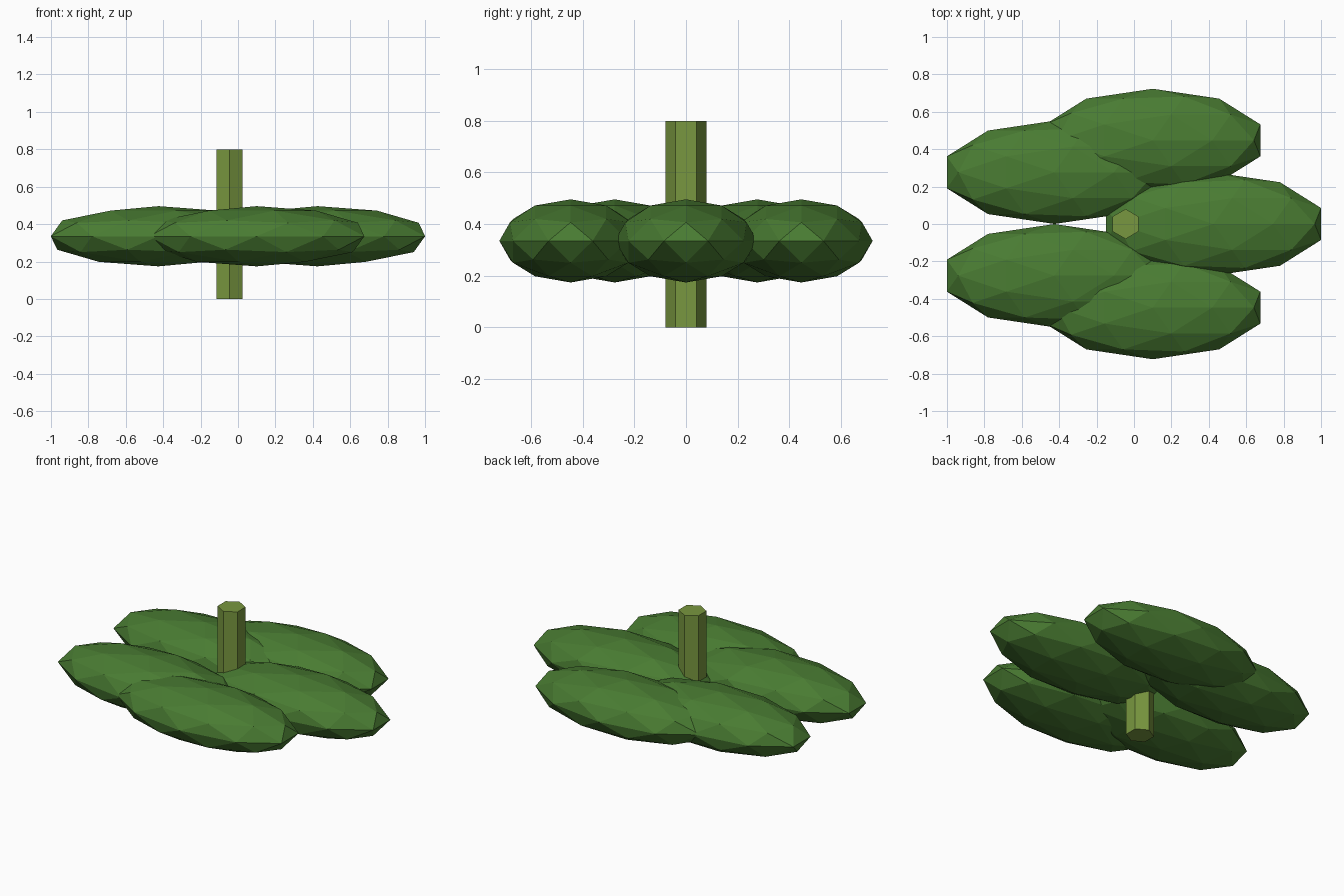
import bpy
from math import cos, sin, tau

cube = bpy.data.objects.get("Cube")
if cube:
    bpy.data.objects.remove(cube, do_unlink=True)


def make_material(name, rgb):
    mat = bpy.data.materials.new(name)
    mat.use_nodes = True
    color = (*rgb, 1.0)
    mat.diffuse_color = color
    mat.node_tree.nodes["Principled BSDF"].inputs["Base Color"].default_value = color
    return mat


def finish(name, mat):
    obj = bpy.context.object
    obj.name = obj.data.name = name
    obj.data.materials.append(mat)
    return obj


leaf_green = make_material("leaf green", (0.067, 0.2, 0.032))
stem_green = make_material("stem olive green", (0.19, 0.31, 0.05))

CENTER_X = -0.045
RING_RADIUS = 0.47
LEAF_Z = 0.335
STEM_HEIGHT = 0.8

# Hexagonal stem
bpy.ops.mesh.primitive_cylinder_add(vertices=6, radius=0.08, depth=STEM_HEIGHT,
                                    location=(CENTER_X, 0, STEM_HEIGHT / 2))
finish("stem", stem_green)

# Five faceted leaf clumps in a ring, all stretched along x
for i in range(5):
    angle = tau * i / 5
    bpy.ops.mesh.primitive_ico_sphere_add(
        subdivisions=2, radius=1,
        location=(CENTER_X + RING_RADIUS * cos(angle), RING_RADIUS * sin(angle), LEAF_Z))
    leaf = finish(f"leaf_clump_{i + 1}", leaf_green)
    leaf.scale = (0.605, 0.276, 0.161)
